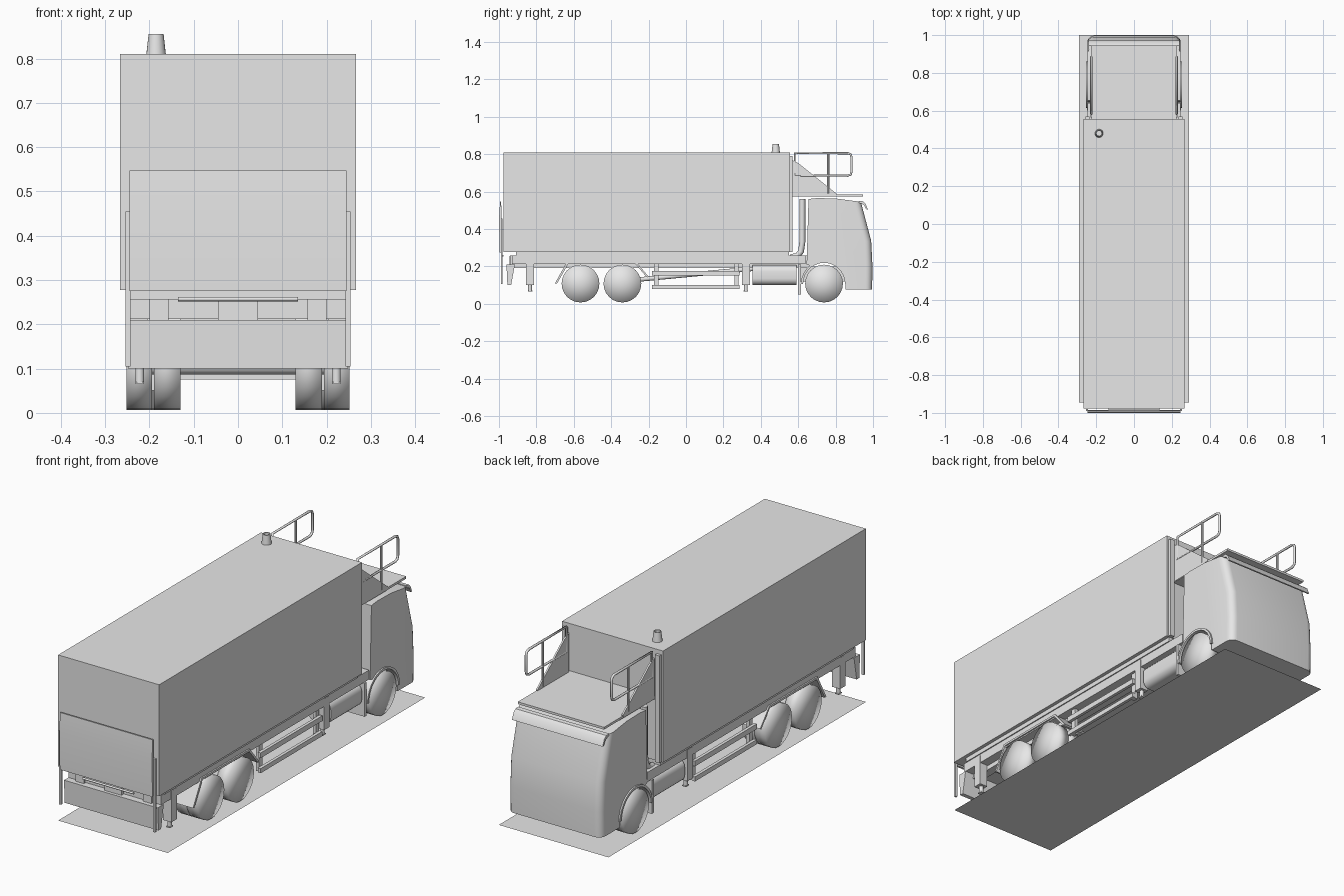
import bpy, bmesh, math
from mathutils import Matrix, Vector

if "Cube" in bpy.data.objects:
    bpy.data.objects.remove(bpy.data.objects["Cube"])

grey = bpy.data.materials.new("plain grey")
grey.diffuse_color = (0.8, 0.8, 0.8, 1)
grey.use_nodes = True
grey.node_tree.nodes["Principled BSDF"].inputs["Base Color"].default_value = grey.diffuse_color


def finish(name, bm):
    bmesh.ops.recalc_face_normals(bm, faces=bm.faces)
    me = bpy.data.meshes.new(name)
    bm.to_mesh(me)
    bm.free()
    ob = bpy.data.objects.new(name, me)
    me.materials.append(grey)
    bpy.context.collection.objects.link(ob)
    return ob


def prism_bm(pts, x0, x1):
    """Extrude a (y, z) profile along x."""
    bm = bmesh.new()
    f = bm.faces.new([bm.verts.new((x0, y, z)) for y, z in pts])
    r = bmesh.ops.extrude_face_region(bm, geom=[f])
    vs = [g for g in r["geom"] if isinstance(g, bmesh.types.BMVert)]
    bmesh.ops.translate(bm, verts=vs, vec=(x1 - x0, 0, 0))
    return bm


def prism(name, pts, x0, x1):
    return finish(name, prism_bm(pts, x0, x1))


def box(name, x0, x1, y0, y1, z0, z1):
    return prism(name, [(y0, z0), (y1, z0), (y1, z1), (y0, z1)], x0, x1)


def rod(name, a, b, r, r2=None, seg=16, tris=False):
    """Cylinder or cone from point a to point b."""
    a, b = Vector(a), Vector(b)
    d = b - a
    m = Matrix.Translation((a + b) / 2) @ d.to_track_quat('Z', 'Y').to_matrix().to_4x4()
    bm = bmesh.new()
    bmesh.ops.create_cone(bm, cap_ends=True, cap_tris=tris, segments=seg, radius1=r,
                          radius2=r if r2 is None else r2, depth=d.length, matrix=m)
    return finish(name, bm)


def tube(name, pts, r, cyclic=False):
    cu = bpy.data.curves.new(name, 'CURVE')
    cu.dimensions = '3D'
    cu.bevel_depth = r
    cu.bevel_resolution = 2
    cu.use_fill_caps = True
    sp = cu.splines.new('POLY')
    sp.points.add(len(pts) - 1)
    for p, co in zip(sp.points, pts):
        p.co = (*co, 1)
    sp.use_cyclic_u = cyclic
    cu.materials.append(grey)
    ob = bpy.data.objects.new(name, cu)
    bpy.context.collection.objects.link(ob)


def arc(cy, cz, r, a0, a1, n):
    return [(cy + r * math.cos(math.radians(a0 + (a1 - a0) * i / n)),
             cz + r * math.sin(math.radians(a0 + (a1 - a0) * i / n))) for i in range(n + 1)]


# Ground sheet
bm = bmesh.new()
bm.faces.new([bm.verts.new(p) for p in
              ((-0.29, -0.945, 0), (0.29, -0.945, 0), (0.29, 1, 0), (-0.29, 1, 0))])
finish("base_sheet", bm)

# Cargo body, floor and chassis
box("cargo_box", -0.267, 0.267, -0.977, 0.555, 0.277, 0.81)
box("cargo_floor", -0.25, 0.25, -0.91, 0.55, 0.256, 0.278)
box("subframe", -0.2, 0.2, -0.93, 0.64, 0.212, 0.257)
box("rear_crossbeam", -0.045, 0.045, -0.945, -0.9, 0.2, 0.256)
rod("drive_shaft", (0, -0.25, 0.13), (0, 0.39, 0.19), 0.012)
for y in (-0.564, -0.34, 0.738):
    rod("axle", (-0.2, y, 0.107), (0.2, y, 0.107), 0.02)

# Roof vent: hollow tapered pipe
bm = bmesh.new()
rings = []
for r, z in ((0.022, 0.81), (0.017, 0.855), (0.013, 0.855), (0.013, 0.815)):
    rings.append([bm.verts.new((-0.185 + r * math.cos(i * math.pi / 10),
                                0.48 + r * math.sin(i * math.pi / 10), z)) for i in range(20)])
for a, b in zip(rings, rings[1:]):
    for i in range(20):
        bm.faces.new((a[i], a[(i + 1) % 20], b[(i + 1) % 20], b[i]))
bm.faces.new(rings[-1])
finish("roof_vent", bm)

# Tail lift and rear bumper
prism("tail_lift_panel", [(-0.985, 0.275), (-0.996, 0.275), (-1, 0.45), (-0.994, 0.547),
                          (-0.988, 0.547)], -0.245, 0.245)
rod("tail_lift_bar", (-0.135, -0.98, 0.257), (0.135, -0.98, 0.257), 0.005)
prism("rear_bumper", [(-0.96, 0.21), (-0.915, 0.21), (-0.935, 0.1), (-0.955, 0.1)], -0.248, 0.248)

# Cab with wheel arch cut into its profile and rounded front corners
profile = ([(0.655, 0.56), (0.70, 0.565), (0.80, 0.563), (0.935, 0.545), (0.99, 0.337),
            (0.997, 0.2), (0.995, 0.075), (0.853, 0.075)]
           + arc(0.738, 0.107, 0.115, 0, 125, 10) + [(0.645, 0.21)])
bm = prism_bm(profile, -0.247, 0.247)
bm.edges.ensure_lookup_table()
edges = [e for e in bm.edges if all(v.co.y > 0.93 for v in e.verts)
         and abs(e.verts[0].co.x - e.verts[1].co.x) < 0.01]
bmesh.ops.bevel(bm, geom=edges, offset=0.035, segments=5, profile=0.5, affect='EDGES')
finish("cab", bm)
prism("sun_visor", [(0.925, 0.55), (0.945, 0.548), (0.96, 0.535), (0.972, 0.505),
                    (0.964, 0.505), (0.95, 0.53), (0.925, 0.54)], -0.24, 0.24)
box("roof_platform", -0.228, 0.228, 0.555, 0.945, 0.573, 0.584)

# Intake pipe behind the cab
tube("intake_pipe", [(-0.215, 0.56, 0.25), (-0.215, 0.595, 0.255), (-0.215, 0.615, 0.28),
                     (-0.215, 0.622, 0.33), (-0.215, 0.622, 0.56)], 0.016)

for s in (-1, 1):
    def sbox(name, x0, x1, *rest):
        box(name, s * x0, s * x1, *rest)

    # Wheels: single in front, twin at the rear
    for y, x0, x1 in ((0.738, 0.188, 0.25), (-0.564, 0.194, 0.252), (-0.564, 0.13, 0.19),
                      (-0.34, 0.194, 0.252), (-0.34, 0.13, 0.19)):
        w = rod("wheel", (s * x0, y, 0.108), (s * x1, y, 0.108), 0.101, seg=24, tris=True)
        w["smooth_all"] = True

    # Mudguards
    prism("rear_mudguard", [(-0.70, 0.11), (-0.635, 0.228), (-0.27, 0.228), (-0.20, 0.145),
                            (-0.208, 0.14), (-0.275, 0.218), (-0.627, 0.218), (-0.69, 0.107)],
          s * 0.13, s * 0.252)
    prism("front_mudguard", arc(0.738, 0.107, 0.123, 0, 180, 14)
          + arc(0.738, 0.107, 0.112, 180, 0, 14), s * 0.15, s * 0.254)
    sbox("front_mudflap", 0.16, 0.25, 0.6, 0.615, 0.05, 0.21)

    # Chassis rail and outer floor rail
    sbox("chassis_rail", 0.157, 0.2, -0.94, 0.66, 0.19, 0.257)
    sbox("floor_rail", 0.2, 0.245, -0.93, 0.64, 0.212, 0.257)
    sbox("cab_rail", 0.08, 0.13, 0.6, 0.95, 0.12, 0.2)

    # Stabiliser legs with feet
    for y in (-0.834, 0.32):
        sbox("stabiliser_leg", 0.203, 0.246, y - 0.021, y + 0.021, 0.1, 0.25)
        rod("stabiliser_foot", (s * 0.222, y, 0.068), (s * 0.222, y, 0.1), 0.01)
        sbox("stabiliser_pad", 0.212, 0.232, y - 0.012, y + 0.012, 0.065, 0.07)

    # Side underrun guard
    for z0, z1 in ((0.15, 0.175), (0.078, 0.1)):
        sbox("side_guard_rail", 0.232, 0.247, -0.182, 0.285, z0, z1)
    for y in (-0.16, 0.27):
        sbox("side_guard_post", 0.215, 0.232, y - 0.012, y + 0.012, 0.078, 0.215)

    # Fuel tank
    bm = prism_bm([(0.355, 0.1), (0.59, 0.1), (0.59, 0.208), (0.355, 0.208)], s * 0.12, s * 0.242)
    long_edges = [e for e in bm.edges if abs(e.verts[0].co.y - e.verts[1].co.y) > 0.1]
    bmesh.ops.bevel(bm, geom=long_edges, offset=0.035, segments=5, profile=0.5, affect='EDGES')
    finish("fuel_tank", bm)

    # Tail lift side post
    sbox("tail_lift_post", 0.243, 0.254, -0.99, -0.98, 0.105, 0.455)

    # Front corner pillar, gusset and platform railing
    sbox("corner_pillar", 0.235, 0.258, 0.555, 0.57, 0.277, 0.79)
    prism("platform_gusset", [(0.565, 0.575), (0.80, 0.578), (0.805, 0.588), (0.60, 0.752),
                              (0.565, 0.77)], s * 0.222, s * 0.23)
    x = s * 0.226
    tube("railing", [(x, 0.582, 0.805), (x, 0.865, 0.805), (x, 0.88, 0.799), (x, 0.885, 0.785),
                     (x, 0.885, 0.705), (x, 0.88, 0.691), (x, 0.865, 0.685), (x, 0.582, 0.685)],
         0.006, True)
    rod("railing_post", (x, 0.76, 0.59), (x, 0.76, 0.805), 0.006, seg=10)

# Smooth shading with sharp edges kept; wheels fully smooth
bpy.ops.object.select_all(action='DESELECT')
meshes = [o for o in bpy.context.scene.objects if o.type == 'MESH' and "smooth_all" not in o]
for o in meshes:
    o.select_set(True)
bpy.context.view_layer.objects.active = meshes[0]
bpy.ops.object.shade_smooth_by_angle(angle=math.radians(35))
for o in bpy.context.scene.objects:
    if "smooth_all" in o:
        o.data.shade_smooth()
